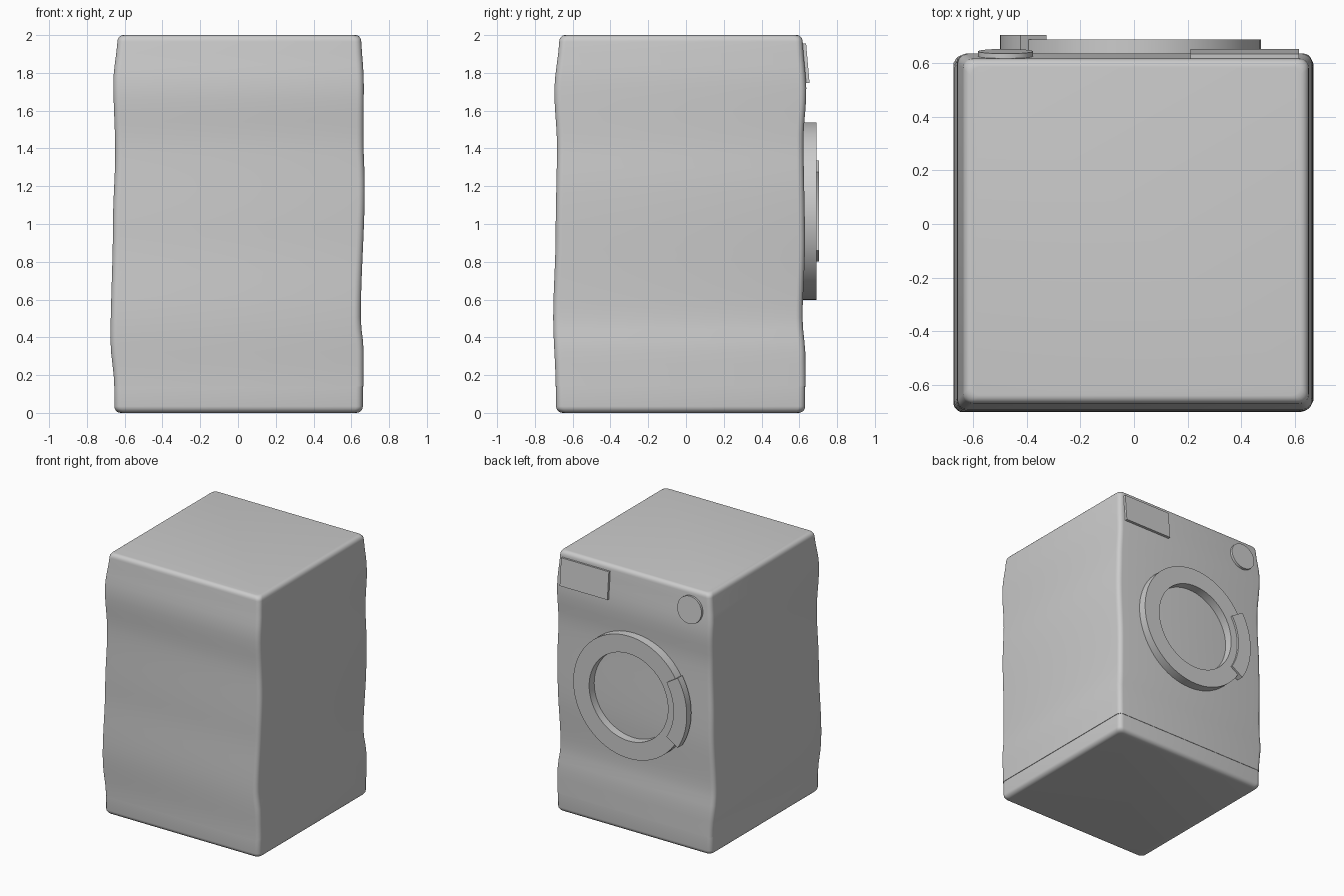
import bpy, bmesh, math
from mathutils import Matrix

if "Cube" in bpy.data.objects:
    bpy.data.objects.remove(bpy.data.objects["Cube"])

CY = 1.068   # door centre height
CX = 0.005


def finish(name, bm, angle=35):
    bmesh.ops.recalc_face_normals(bm, faces=bm.faces)
    me = bpy.data.meshes.new(name)
    bm.to_mesh(me)
    bm.free()
    ob = bpy.data.objects.new(name, me)
    bpy.context.collection.objects.link(ob)
    bpy.ops.object.select_all(action='DESELECT')
    bpy.context.view_layer.objects.active = ob
    ob.select_set(True)
    bpy.ops.object.shade_smooth_by_angle(angle=math.radians(angle))
    return ob


def ease(keys, z):
    """Smooth interpolation through (z, value) keys."""
    if z <= keys[0][0]:
        return keys[0][1]
    for (z0, a), (z1, b) in zip(keys, keys[1:]):
        if z <= z1:
            t = (z - z0) / (z1 - z0)
            return a + (b - a) * t * t * (3 - 2 * t)
    return keys[-1][1]


def rounded_rect(xl, xr, yf, yb, r, seg=5):
    pts = []
    for cx, cy, a0 in ((xr - r, yb - r, 0), (xl + r, yb - r, 90),
                       (xl + r, yf + r, 180), (xr - r, yf + r, 270)):
        for i in range(seg + 1):
            a = math.radians(a0 + 90 * i / seg)
            pts.append((cx + r * math.cos(a), cy + r * math.sin(a)))
    return pts


def loft(name, rings, angle=35):
    bm = bmesh.new()
    loops = [[bm.verts.new(p) for p in ring] for ring in rings]
    n = len(loops[0])
    for a, b in zip(loops, loops[1:]):
        for i in range(n):
            bm.faces.new((a[i], a[(i + 1) % n], b[(i + 1) % n], b[i]))
    bm.faces.new(loops[0])
    bm.faces.new(loops[-1])
    return finish(name, bm, angle)


def ring_at(z, sides, inset, r):
    xl, xr, yf, yb = sides
    return [(x, y, z) for x, y in
            rounded_rect(xl + inset, xr - inset, yf + inset, yb - inset, r)]


# cabinet: gently wobbly sides, one outline curve per side
LEFT = [(.14, -.655), (.38, -.675), (1.0, -.662), (1.38, -.65), (1.75, -.66), (2, -.637)]
RIGHT = [(.14, .665), (.33, .665), (.5, .65), (1.2, .671), (1.45, .664), (1.75, .666), (2, .652)]
FRONT = [(.14, -.69), (.5, -.703), (.95, -.69), (1.42, -.683), (1.7, -.697), (2, -.67)]
BACK = [(.14, .634), (.3, .632), (.5, .617), (.9, .63), (1.45, .622), (1.7, .637), (2, .617)]
sides_at = lambda z: [ease(k, z) for k in (LEFT, RIGHT, FRONT, BACK)]
levels = [.14 + (1.965 - .14) * i / 30 for i in range(31)]
rings = [ring_at(z, sides_at(z), 0, .035) for z in levels]
R = .035
for i in range(1, 6):
    a = math.radians(18 * i)
    z = 2 - R + R * math.sin(a)
    rings.append(ring_at(z, sides_at(1.965), .03 * (1 - math.cos(a)), .036))
loft("cabinet", rings)

# plinth with rounded lower edge
base = (-.655, .661, -.688, .631)
rings = []
for i in range(6):
    a = math.radians(18 * i)
    rings.append(ring_at(R * (1 - math.cos(a)), base, R * (1 - math.sin(a)), .036))
rings.append(ring_at(.145, base, 0, .036))
loft("plinth", rings)


def arc_band(name, r0, r1, y0, y1, a0, a1, n):
    """Rectangular section swept about the door axis; a full turn closes."""
    bm = bmesh.new()
    full = a1 - a0 >= 360
    secs = []
    for i in range(n if full else n + 1):
        a = math.radians(a0 + (a1 - a0) * i / n)
        secs.append([bm.verts.new((CX + r * math.cos(a), y, CY + r * math.sin(a)))
                     for r, y in ((r0, y0), (r1, y0), (r1, y1), (r0, y1))])
    pairs = list(zip(secs, secs[1:])) + ([(secs[-1], secs[0])] if full else [])
    for s, t in pairs:
        for k in range(4):
            bm.faces.new((s[k], s[(k + 1) % 4], t[(k + 1) % 4], t[k]))
    if not full:
        bm.faces.new(secs[0])
        bm.faces.new(secs[-1])
    return finish(name, bm, 30)


# door ring and its grip
arc_band("door_ring", .335, .47, .61, .69, 0, 360, 72)
arc_band("door_handle", .392, .505, .65, .705, 180 - 32, 180 + 32, 20)

# control dial and display panel follow the tilted upper face
TILT = math.radians(5)
bm = bmesh.new()
bmesh.ops.create_cone(bm, cap_ends=True, segments=40, radius1=.103, radius2=.103, depth=.03,
                      matrix=Matrix.Translation((-.48, .63, 1.85))
                      @ Matrix.Rotation(math.radians(90) + TILT, 4, 'X'))
finish("dial", bm)

bm = bmesh.new()
bmesh.ops.create_cube(bm, size=1, matrix=Matrix.Translation((.413, .63, 1.85))
                      @ Matrix.Rotation(TILT, 4, 'X') @ Matrix.Diagonal((.405, .03, .21, 1)))
finish("display_panel", bm)
